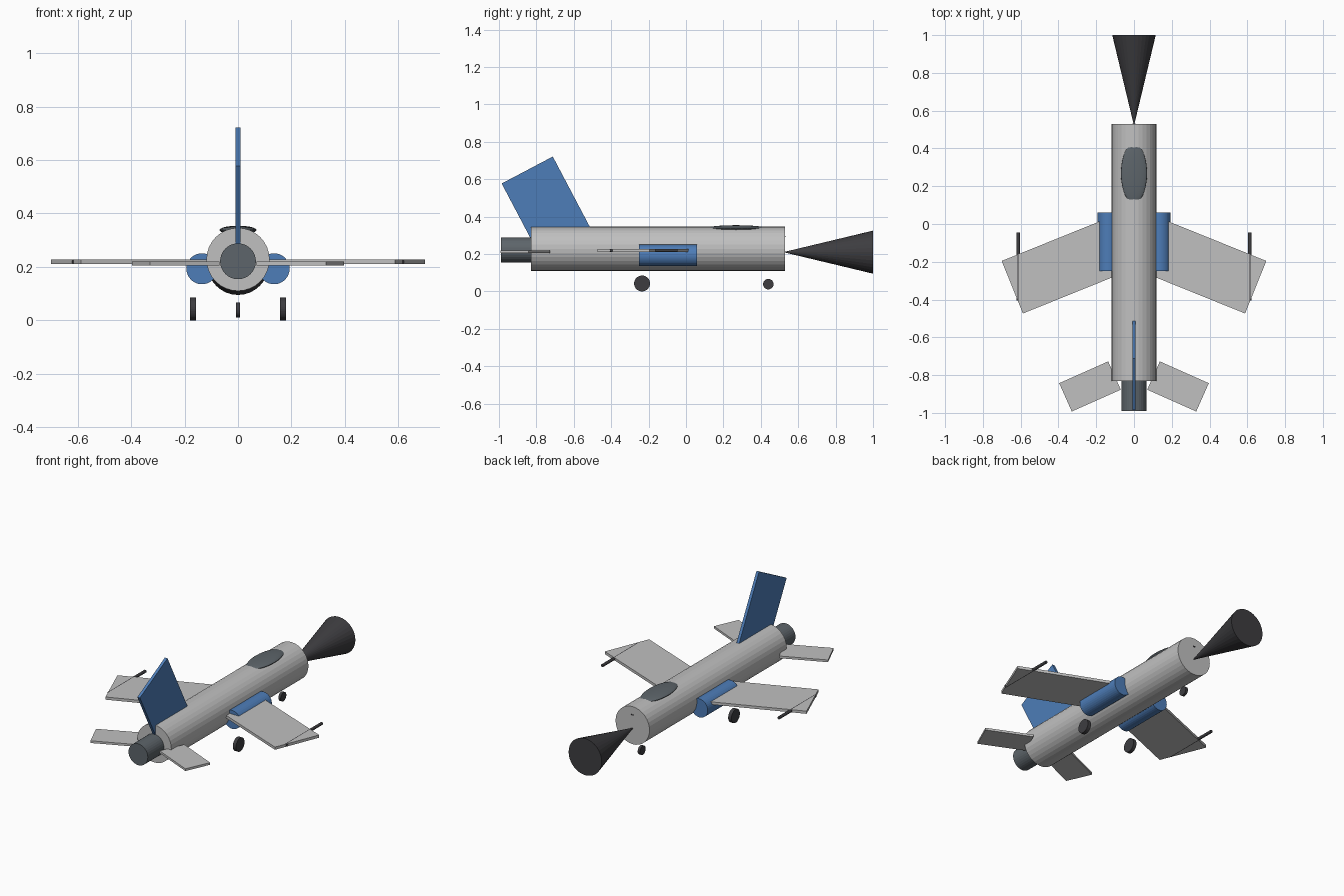
import bpy
from math import radians, pi

if "Cube" in bpy.data.objects:
    bpy.data.objects.remove(bpy.data.objects["Cube"])


def material(name, rgb):
    m = bpy.data.materials.new(name)
    m.diffuse_color = (*rgb, 1)
    m.use_nodes = True
    m.node_tree.nodes["Principled BSDF"].inputs["Base Color"].default_value = m.diffuse_color
    return m


grey = material("light_grey", (0.53, 0.53, 0.53))
blue = material("blue", (0.075, 0.205, 0.48))
slate = material("slate_grey", (0.11, 0.13, 0.145))
dark = material("charcoal", (0.047, 0.046, 0.051))


def finish(name, mat):
    ob = bpy.context.object
    ob.name = name
    ob.data.materials.append(mat)
    return ob


def tube(name, mat, radius, y0, y1, x=0, z=0, sides=32):
    """Cylinder lying along y."""
    bpy.ops.mesh.primitive_cylinder_add(
        vertices=sides, radius=radius, depth=y1 - y0,
        location=(x, (y0 + y1) / 2, z), rotation=(pi / 2, 0, 0))
    return finish(name, mat)


def plate(name, mat, size, loc, rot=(0, 0, 0)):
    """Flat box of the given size."""
    bpy.ops.mesh.primitive_cube_add(size=1, location=loc, rotation=rot)
    bpy.context.object.scale = size
    return finish(name, mat)


def wheel(name, radius, width, x, y, z):
    bpy.ops.mesh.primitive_cylinder_add(
        vertices=32, radius=radius, depth=width,
        location=(x, y, z), rotation=(0, pi / 2, 0))
    return finish(name, dark)


# Body and exhaust
tube("fuselage", grey, 0.118, -0.83, 0.53, z=0.228)
tube("exhaust_nozzle", slate, 0.067, -0.99, -0.78, z=0.221)

# Nose cone, with its point against the body
bpy.ops.mesh.primitive_cone_add(
    vertices=32, radius1=0.115, radius2=0, depth=0.48,
    location=(0, 0.76, 0.21), rotation=(pi / 2, 0, 0))
cone = finish("nose_cone", dark)
cone.rotation_euler.x = pi / 2      # wide end towards +y
plate("nose_probe", dark, (0.016, 0.01, 0.006), (0, 0.528, 0.294))

# Canopy
bpy.ops.mesh.primitive_uv_sphere_add(
    segments=32, ring_count=16, radius=1, location=(0, 0.268, 0.338))
bpy.context.object.scale = (0.069, 0.158, 0.016)
bpy.ops.object.shade_smooth_by_angle()
finish("canopy", slate)

# Tail fin
plate("tail_fin", blue, (0.018, 0.309, 0.45), (0, -0.744, 0.45),
      (radians(27.8), 0, 0))

# Paired parts
for side, s in (("right", 1), ("left", -1)):
    plate(side + "_wing", grey, (0.65, 0.30, 0.017),
          (s * 0.343, -0.213, 0.219), (0, 0, s * radians(-22)))
    plate(side + "_stabilizer", grey, (0.284, 0.164, 0.014),
          (s * 0.233, -0.86, 0.213), (0, 0, s * radians(-24)))
    tube(side + "_intake", blue, 0.058, -0.25, 0.06, s * 0.135, 0.193)
    tube(side + "_wing_rod", dark, 0.009, -0.405, -0.045, s * 0.613, 0.219, 16)
    wheel(side + "_main_wheel", 0.0425, 0.022, s * 0.169, -0.235, 0.0425)

wheel("nose_wheel", 0.028, 0.016, 0, 0.44, 0.039)
